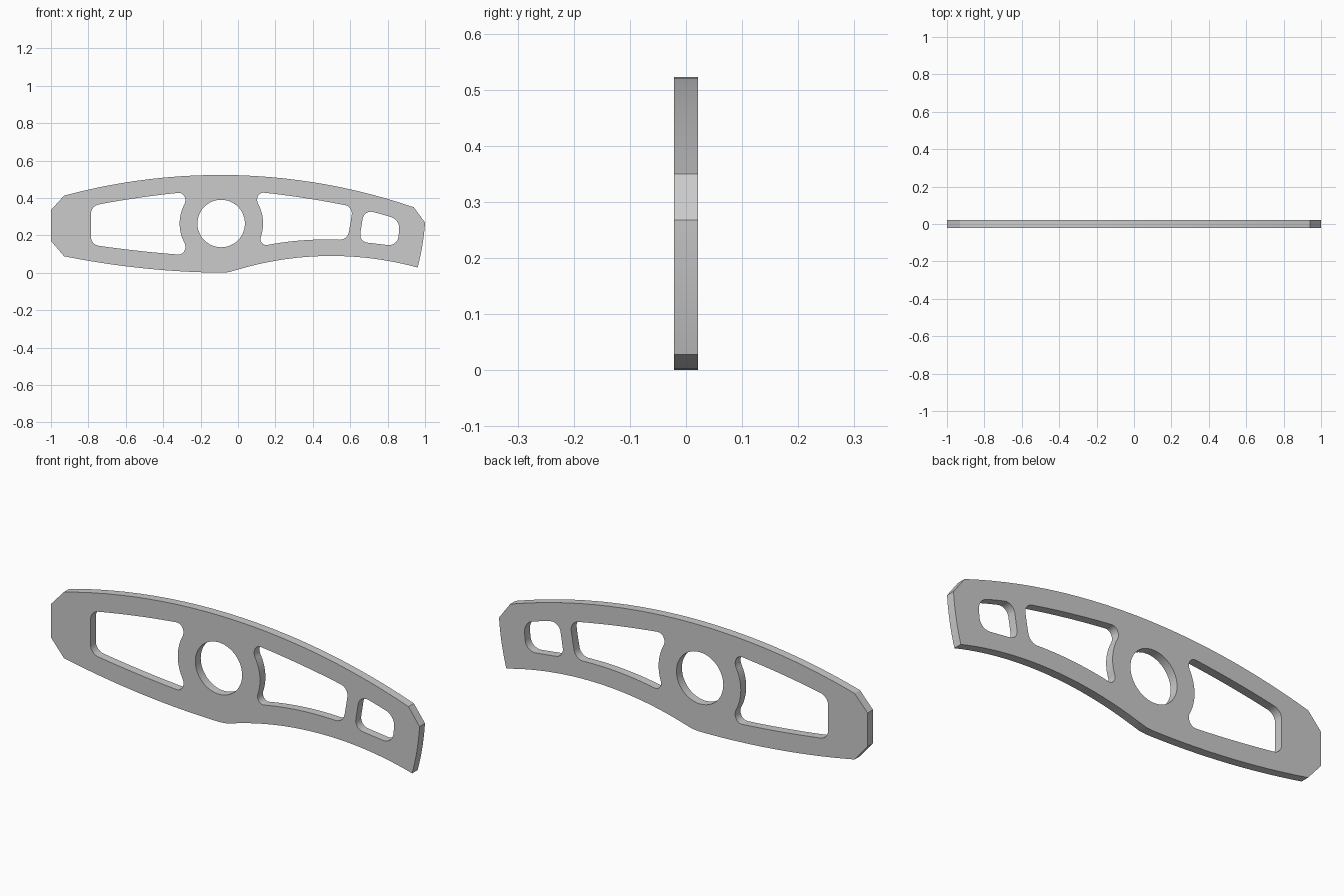
import bpy, bmesh, math
from mathutils import Vector

if "Cube" in bpy.data.objects:
    bpy.data.objects.remove(bpy.data.objects["Cube"])


def arc(a, b, sag, n=24):
    """Points from a to b along a circular arc; sag > 0 bulges left of travel."""
    if abs(sag) < 1e-6:
        return [a, b]
    d = b - a
    half = d.length / 2
    left = Vector((-d.y, d.x)).normalized()
    r = (half * half + sag * sag) / (2 * abs(sag))
    s = math.copysign(1, sag)
    centre = (a + b) / 2 + left * (sag - s * r)
    ang = 2 * math.asin(half / r)
    out = []
    for i in range(n + 1):
        t = ang * (i / n - 0.5)
        out.append(centre + left * (s * r * math.cos(t)) + d.normalized() * (r * math.sin(t)))
    return out


def trim(pts, dist):
    """Cut everything closer than dist to the first point."""
    if dist <= 0:
        return pts
    o = pts[0]
    for i in range(1, len(pts)):
        if (pts[i] - o).length > dist:
            p, q = pts[i - 1], pts[i]
            d0, d1 = (p - o).length, (q - o).length
            return [p.lerp(q, (dist - d0) / (d1 - d0))] + pts[i:]
    return pts


def loop(corners, n=8):
    """Clockwise corners (x, z, rounding, bulge of the following edge)."""
    P = [Vector(c[:2]) for c in corners]
    m = len(P)
    edges = []
    for i in range(m):
        e = arc(P[i], P[(i + 1) % m], corners[i][3])
        e = trim(e, corners[i][2])
        edges.append(trim(e[::-1], corners[(i + 1) % m][2])[::-1])
    out = []
    for i in range(m):
        e, f = edges[i], edges[(i + 1) % m]
        out += e
        if corners[(i + 1) % m][2] <= 0:
            out.pop()
            continue
        # tangent round between the two trimmed edges
        a, b = e[-1], f[0]
        ta, tb = (e[-1] - e[-2]).normalized(), (f[0] - f[1]).normalized()
        turn = math.pi - ta.angle(tb)
        h = (4 / 3) * math.tan(turn / 4) * (a - b).length / (2 * math.sin(turn / 2))
        c1, c2 = a + ta * h, b + tb * h
        for k in range(1, n):
            t = k / n
            u = 1 - t
            out.append(a * u**3 + c1 * (3 * u * u * t) + c2 * (3 * u * t * t) + b * t**3)
    return out


R = 0.042
outline = loop([(-1, .17, 0, 0), (-1, .335, 0, 0), (-.93, .412, 0, .14), (.94, .35, 0, 0),
                (1, .268, 0, .006), (.96, .028, 0, -.067), (0, .017, 0, 0),
                (-.05, .003, 0, 0), (-.085, 0, 0, .02), (-.93, .088, 0, 0)])
left_window = loop([(-.786, .357, R, .008), (-.23, .435, .09, -.082),
                    (-.23, .091, .09, .006), (-.786, .150, R, 0)])
right_window = loop([(.05, .437, .09, .008), (.613, .353, R, .003),
                     (.583, .174, R, -.018), (.093, .135, .065, -.061)])
end_window = loop([(.674, .337, .05, .002), (.864, .283, .05, .003),
                   (.850, .142, .05, 0), (.647, .166, .045, 0)])
hub_hole = [Vector((-.09 + .127 * math.cos(2 * math.pi * i / 48),
                    .263 + .127 * math.sin(2 * math.pi * i / 48))) for i in range(48)]

# Flat plate: filled profile with cut-outs, extruded to thickness
cu = bpy.data.curves.new("plate_profile", 'CURVE')
cu.dimensions = '2D'
cu.fill_mode = 'BOTH'
cu.extrude = 0.021
for pts in (outline, left_window, right_window, end_window, hub_hole):
    sp = cu.splines.new('POLY')
    sp.points.add(len(pts) - 1)
    for q, p in zip(sp.points, pts):
        q.co = (p.x, p.y, 0, 1)
    sp.use_cyclic_u = True
plate = bpy.data.objects.new("spoke_plate", cu)
bpy.context.collection.objects.link(plate)
plate.rotation_euler.x = math.pi / 2
bpy.context.view_layer.objects.active = plate
plate.select_set(True)
bpy.ops.object.convert(target='MESH')
plate = bpy.context.object
bpy.ops.object.transform_apply(location=False, rotation=True, scale=False)

# Weld the rims to the faces and tidy normals
bm = bmesh.new()
bm.from_mesh(plate.data)
bmesh.ops.remove_doubles(bm, verts=bm.verts, dist=1e-5)
bmesh.ops.recalc_face_normals(bm, faces=bm.faces)
bm.to_mesh(plate.data)
bm.free()
bpy.ops.object.shade_smooth_by_angle(angle=math.radians(25))
